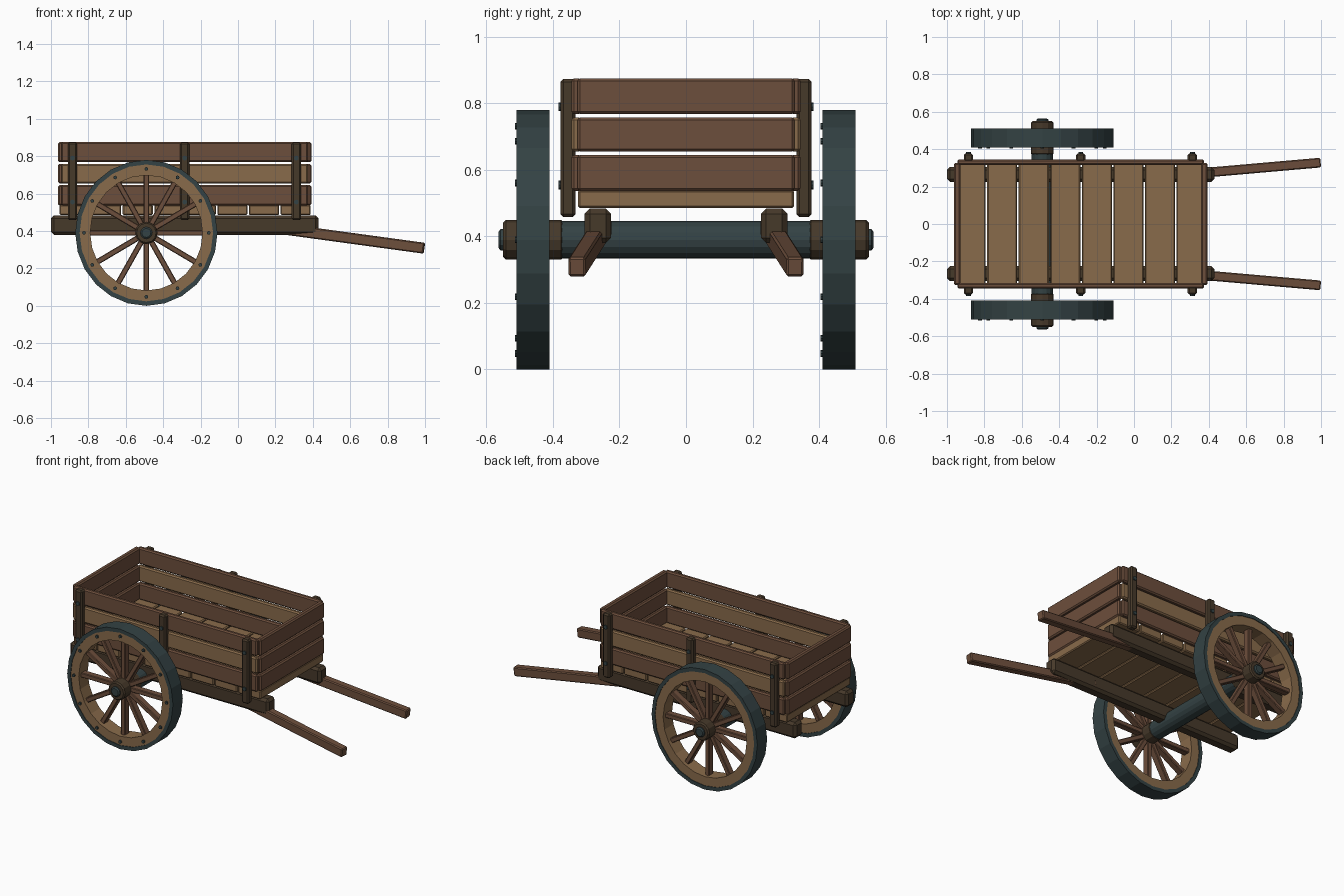
import bpy, bmesh, math
from mathutils import Vector, Matrix

if "Cube" in bpy.data.objects:
    bpy.data.objects.remove(bpy.data.objects["Cube"])


def material(name, rgb):
    m = bpy.data.materials.new(name)
    m.diffuse_color = (*rgb, 1)
    m.use_nodes = True
    m.node_tree.nodes["Principled BSDF"].inputs["Base Color"].default_value = m.diffuse_color
    return m


TAN = material("light wood", (0.25, 0.147, 0.07))
RED = material("reddish wood", (0.152, 0.077, 0.045))
DARK = material("dark wood", (0.062, 0.041, 0.023))
IRON = material("dark iron", (0.034, 0.055, 0.058))


def finish(bm, name, mat):
    bmesh.ops.recalc_face_normals(bm, faces=bm.faces)
    me = bpy.data.meshes.new(name)
    bm.to_mesh(me)
    bm.free()
    me.materials.append(mat)
    ob = bpy.data.objects.new(name, me)
    bpy.context.collection.objects.link(ob)
    return ob


def box(name, mat, x, y, z, bevel=0.008):
    """Chamfered box from (min, max) ranges."""
    bm = bmesh.new()
    bmesh.ops.create_cube(bm, size=1)
    for v in bm.verts:
        v.co = [(a[0] + a[1]) / 2 + c * (a[1] - a[0]) for a, c in zip((x, y, z), v.co)]
    if bevel:
        bmesh.ops.bevel(bm, geom=bm.edges[:], offset=bevel, segments=1, affect='EDGES')
    return finish(bm, name, mat)


def bar(name, mat, p, q, w, h, bevel=0.006):
    """Chamfered bar between two points, h measured in the vertical plane."""
    p, q = Vector(p), Vector(q)
    d = (q - p).normalized()
    side = d.cross(Vector((0, 0, 1))).normalized()
    up = side.cross(d)
    rot = Matrix((d, side, up)).transposed().to_4x4()
    ob = box(name, mat, (0, (q - p).length), (-w / 2, w / 2), (-h / 2, h / 2), bevel)
    ob.data.transform(Matrix.Translation(p) @ rot)
    return ob


def lathe(name, mat, profile, cx, cz, n, closed=False, sx=1.0):
    """Revolve (radius, y) points around a y-parallel axis."""
    bm = bmesh.new()
    rings = []
    for r, y in profile:
        rings.append([bm.verts.new((cx + sx * r * math.sin(2 * math.pi * i / n), y,
                                    cz + r * math.cos(2 * math.pi * i / n))) for i in range(n)])
    pairs = list(zip(rings, rings[1:]))
    if closed:
        pairs.append((rings[-1], rings[0]))
    else:
        bm.faces.new(rings[0])
        bm.faces.new(rings[-1])
    for a, b in pairs:
        for i in range(n):
            j = (i + 1) % n
            bm.faces.new((a[i], a[j], b[j], b[i]))
    return finish(bm, name, mat)


WX, WZ, SX = -0.49, 0.39, 0.975

# floor planks
pitch = 1.35 / 8
for i in range(8):
    x0 = -0.958 + i * pitch
    box(f"floor_plank_{i}", TAN, (x0 + 0.004, x0 + pitch - 0.004), (-0.325, 0.325), (0.485, 0.54), 0.006)

# side and end boards, three rows each
rows = [(0.537, 0.645), (0.655, 0.758), (0.768, 0.875)]
for k, z in enumerate(rows):
    for s, tag in ((-1, "front"), (1, "back")):
        y = sorted((s * 0.315, s * 0.345))
        box(f"{tag}_side_board_{k}", TAN if k == 1 else RED, (-0.945, 0.375), y, z)
    box(f"left_end_board_{k}", RED, (-0.963, -0.928), (-0.327, 0.327), z)
    box(f"right_end_board_{k}", RED, (0.358, 0.393), (-0.327, 0.327), z)

for s, tag in ((-1, "front"), (1, "back")):
    # upright posts with bolts
    for k, x in enumerate((-0.885, -0.285, 0.312)):
        y = sorted((s * 0.332, s * 0.377))
        box(f"{tag}_post_{k}", DARK, (x - 0.025, x + 0.025), y, (0.458, 0.874), 0.009)
        for b, z in enumerate((0.79, 0.555)):
            lathe(f"{tag}_post_bolt_{k}_{b}", IRON, [(0.013, s * 0.37), (0.013, s * 0.384)], x, z, 8)
    # frame beam and pull handle
    box(f"{tag}_frame_beam", DARK, (-1.0, 0.43), sorted((s * 0.225, s * 0.305)), (0.38, 0.484), 0.016)
    bar(f"{tag}_handle", RED, (0.1, s * 0.25, 0.43), (0.995, s * 0.328, 0.308), 0.052, 0.058)

# axle
lathe("axle", IRON, [(0.057, -0.38), (0.057, 0.38)], WX, WZ, 16)

for s, tag in ((-1, "front"), (1, "back")):
    yc = s * 0.46
    # iron tyre and wooden rim
    lathe(f"{tag}_tyre", IRON, [(0.39, yc - 0.05), (0.39, yc + 0.05), (0.366, yc + 0.05), (0.366, yc - 0.05)],
          WX, WZ, 24, True, SX)
    lathe(f"{tag}_rim", TAN, [(0.37, yc - 0.046), (0.37, yc + 0.046), (0.308, yc + 0.046), (0.308, yc - 0.046)],
          WX, WZ, 24, True, SX)
    # hub and iron cap
    lathe(f"{tag}_hub", DARK, [(0.052, s * 0.368), (0.06, s * 0.376), (0.06, s * 0.542), (0.052, s * 0.55)],
          WX, WZ, 12)
    lathe(f"{tag}_hub_cap", IRON, [(0.032, s * 0.54), (0.032, s * 0.558), (0.024, s * 0.564)], WX, WZ, 12)
    for i in range(12):
        a = 2 * math.pi * i / 12
        # spokes
        sp = box(f"{tag}_spoke_{i}", RED, (-0.015, 0.015), (-0.022, 0.022), (0.04, 0.325), 0.004)
        sp.data.transform(Matrix.Translation((WX, yc, WZ)) @ Matrix.Diagonal((SX, 1, 1, 1))
                          @ Matrix.Rotation(a, 4, 'Y'))
        # rim nails, on the front-facing side of both wheels
        lathe(f"{tag}_rim_nail_{i}", IRON, [(0.01, yc - 0.055), (0.01, yc - 0.04)],
              WX + SX * 0.342 * math.sin(a), WZ + 0.342 * math.cos(a), 8)
